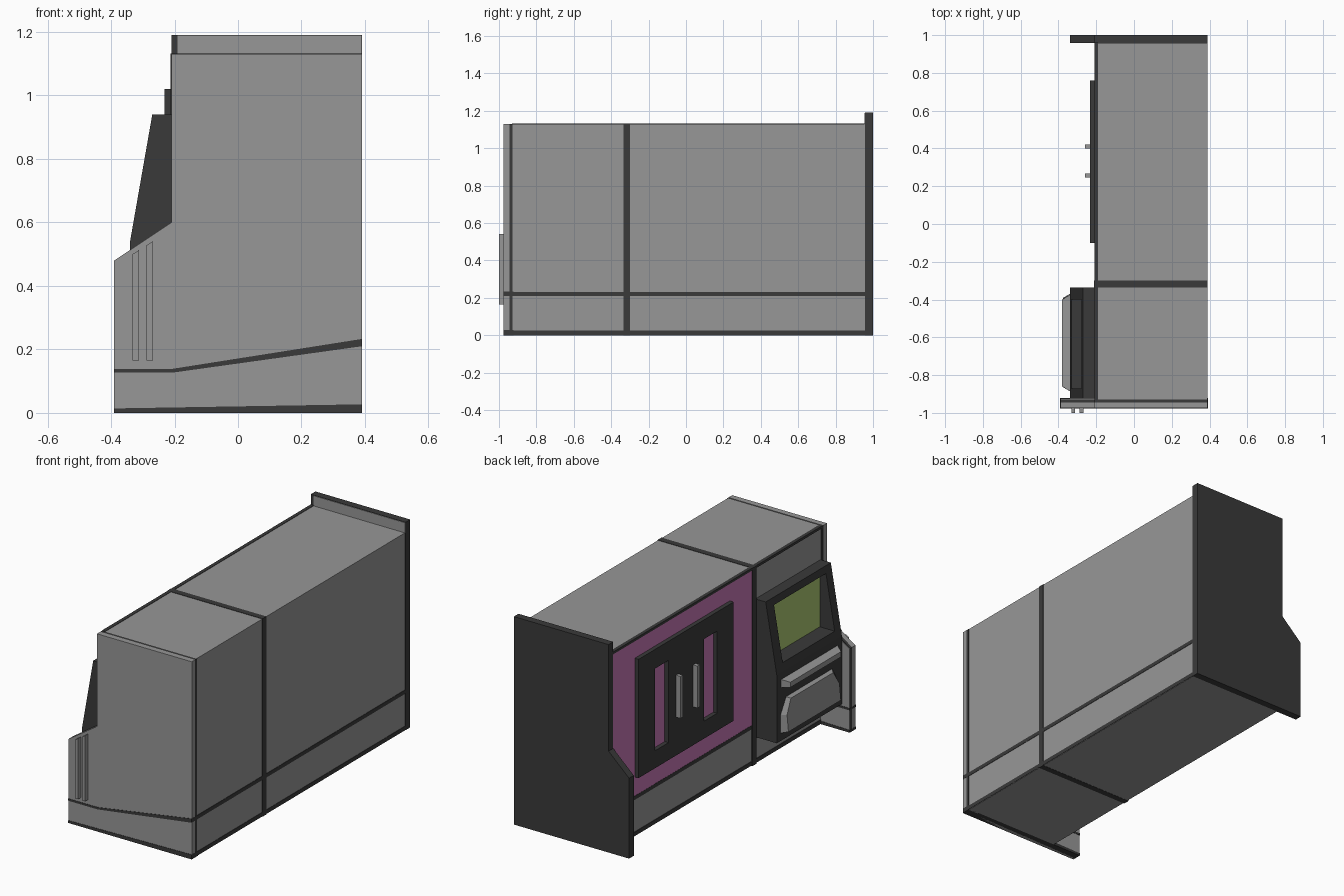
import bpy
import bmesh

if "Cube" in bpy.data.objects:
    bpy.data.objects.remove(bpy.data.objects["Cube"])


def material(name, r, g, b):
    m = bpy.data.materials.new(name)
    m.use_nodes = True
    m.diffuse_color = (r, g, b, 1)
    m.node_tree.nodes["Principled BSDF"].inputs["Base Color"].default_value = (r, g, b, 1)
    return m


grey = material("light grey", 0.31, 0.31, 0.31)
dark = material("charcoal", 0.042, 0.042, 0.042)
purple = material("purple", 0.58, 0.19, 0.47)
green = material("screen green", 0.41, 0.57, 0.17)


def loft(name, ring_a, ring_b, mat):
    """Solid between two matching rings of 3D points."""
    bm = bmesh.new()
    a = [bm.verts.new(p) for p in ring_a]
    b = [bm.verts.new(p) for p in ring_b]
    n = len(a)
    bm.faces.new(a)
    bm.faces.new(b[::-1])
    for i in range(n):
        j = (i + 1) % n
        bm.faces.new((a[i], b[i], b[j], a[j]))
    bmesh.ops.recalc_face_normals(bm, faces=bm.faces)
    mesh = bpy.data.meshes.new(name)
    bm.to_mesh(mesh)
    bm.free()
    mesh.materials.append(mat)
    ob = bpy.data.objects.new(name, mesh)
    bpy.context.collection.objects.link(ob)
    return ob


def slab(name, profile, y0, y1, mat):
    """Extrude an x-z profile along y."""
    return loft(name, [(x, y0, z) for x, z in profile], [(x, y1, z) for x, z in profile], mat)


def box(name, x, y, z, mat):
    ring = [(x[0], z[0]), (x[1], z[0]), (x[1], z[1]), (x[0], z[1])]
    return slab(name, ring, y[0], y[1], mat)


def cut(ob, cutter):
    mod = ob.modifiers.new("cut", "BOOLEAN")
    mod.object = cutter
    mod.operation = "DIFFERENCE"
    mod.solver = "EXACT"
    bpy.context.view_layer.objects.active = ob
    bpy.ops.object.modifier_apply(modifier=mod.name)
    bpy.data.objects.remove(cutter)


# Main cabinet with dark seams standing just proud of it
SIDE, WALL = -0.205, 0.388
LENGTH = (-0.93, 0.96)
box("cabinet_body", (SIDE, WALL), LENGTH, (0, 1.13), grey)
box("base_band", (-0.208, 0.39), LENGTH, (0.002, 0.025), dark)
box("lower_seam", (-0.209, 0.39), LENGTH, (0.21, 0.232), dark)
box("cross_seam", (-0.212, 0.39), (-0.335, -0.3), (-0.001, 1.132), dark)
box("top_edge_trim", (-0.21, -0.19), LENGTH, (1.118, 1.132), dark)

# Back end plate with a grey facing on the raised lip
back_profile = [(-0.34, 0), (0.39, 0), (0.39, 1.19), (-0.21, 1.19), (-0.21, 0.58), (-0.34, 0.46)]
slab("back_plate", back_profile, 0.958, 1.0, dark)
box("back_lip_facing", (-0.19, 0.389), (0.955, 0.958), (1.13, 1.188), grey)

# Front end plate, its dark joint and the inner face of its wing
front_profile = [(-0.39, 0), (0.39, 0), (0.39, 1.13), (-0.21, 1.13), (-0.21, 0.6), (-0.39, 0.48)]
wing_profile = [(-0.389, 0.001), (-0.2, 0.001), (-0.2, 0.6), (-0.389, 0.478)]
slab("front_plate", front_profile, -0.975, -0.945, grey)
slab("front_joint", front_profile, -0.945, -0.928, dark)
slab("wing_inner_face", wing_profile, -0.928, -0.924, grey)

# Bands wrapping the front plate
kick = [(-0.391, 0), (0.391, 0), (0.391, 0.027), (-0.391, 0.014)]
stripe = [(-0.391, 0.127), (-0.205, 0.127), (0.391, 0.21), (0.391, 0.233),
          (-0.205, 0.139), (-0.391, 0.139)]
for name, profile in (("front_kick_band", kick), ("front_stripe", stripe)):
    slab(name, profile, -0.977, -0.922, dark)

# Pull rods on the front
for i, (x, low, high) in enumerate(((-0.332, 0.5, 0.513), (-0.288, 0.528, 0.541))):
    rod = [(x, 0.165), (x + 0.02, 0.165), (x + 0.02, high), (x, low)]
    slab(f"front_rod_{i + 1}", rod, -1.0, -0.975, grey)

# Purple side panel and dark door with two slots
box("side_panel", (-0.208, SIDE), (-0.3, 0.958), (0.232, 1.12), purple)
door = box("door", (-0.232, -0.208), (-0.1, 0.76), (0.34, 1.02), dark)
for y in (0.05, 0.49):
    cut(door, box("slot_cutter", (-0.3, -0.1), (y, y + 0.12), (0.44, 0.91), dark))
for i, y in enumerate((0.245, 0.4)):
    box(f"door_handle_{i + 1}", (-0.26, -0.232), (y, y + 0.022), (0.56, 0.8), grey)

# Control console with a recessed upright screen
console_profile = [(SIDE, 0.15), (-0.34, 0.15), (-0.34, 0.54), (-0.27, 0.94), (SIDE, 0.94)]
console = slab("console", console_profile, -0.924, -0.335, dark)
cut(console, box("screen_cutter", (-0.5, -0.235), (-0.87, -0.4), (0.585, 0.9), dark))
box("screen", (-0.238, -0.234), (-0.87, -0.4), (0.585, 0.9), green)

# Grab bar and tray on the console, both tapering outward
bar_back = [(-0.34, -0.885, 0.455), (-0.34, -0.375, 0.455), (-0.34, -0.375, 0.5), (-0.34, -0.885, 0.5)]
bar_front = [(-0.38, -0.86, 0.455), (-0.38, -0.4, 0.455), (-0.38, -0.4, 0.485), (-0.38, -0.86, 0.485)]
loft("grab_bar", bar_back, bar_front, grey)
tray = [(-0.885, 0.195), (-0.37, 0.195), (-0.37, 0.3), (-0.42, 0.385), (-0.835, 0.385), (-0.885, 0.3)]
mid_y, mid_z = -0.628, 0.28
tray_front = [(mid_y + (y - mid_y) * 0.92, mid_z + (z - mid_z) * 0.9) for y, z in tray]
loft("tray", [(-0.34, y, z) for y, z in tray],
     [(-0.375 + 0.1 * max(0, z - 0.21), y, z) for y, z in tray_front], grey)
